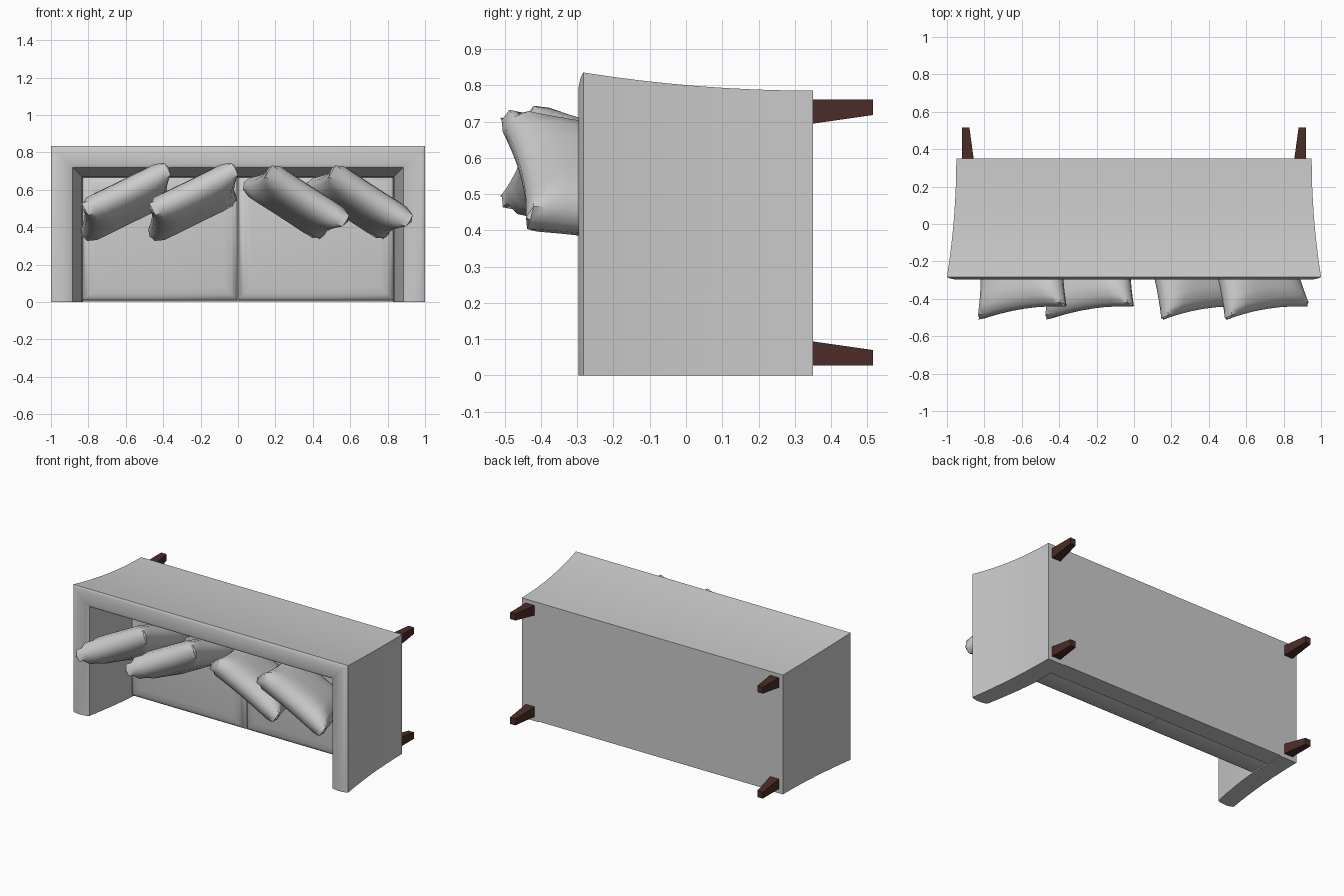
import bpy, bmesh, math
from mathutils import Vector, Matrix

if "Cube" in bpy.data.objects:
    bpy.data.objects.remove(bpy.data.objects["Cube"])


def make(name, bm, smooth=None, mat=None):
    bmesh.ops.recalc_face_normals(bm, faces=bm.faces)
    me = bpy.data.meshes.new(name)
    bm.to_mesh(me)
    bm.free()
    ob = bpy.data.objects.new(name, me)
    bpy.context.collection.objects.link(ob)
    if mat:
        me.materials.append(mat)
    if smooth:
        bpy.ops.object.select_all(action='DESELECT')
        ob.select_set(True)
        bpy.context.view_layer.objects.active = ob
        bpy.ops.object.shade_smooth_by_angle(angle=math.radians(smooth))
    return ob


def loft(name, rings, closed=True, smooth=None, mat=None):
    """Skin equal-sized closed rings of points and cap both ends."""
    bm = bmesh.new()
    vs = [[bm.verts.new(p) for p in r] for r in rings]
    n = len(rings[0])
    for a, b in zip(vs, vs[1:]):
        for i in range(n):
            j = (i + 1) % n
            bm.faces.new((a[i], a[j], b[j], b[i]))
    bm.faces.new(vs[0])
    bm.faces.new(vs[-1])
    return make(name, bm, smooth, mat)


def rect(x0, x1, z0, z1, y):
    return [(x0, y, z0), (x1, y, z0), (x1, y, z1), (x0, y, z1)]


# Arms and back: one flared profile swept around a U with mitred corners
prof = [(0.05 * (k / 8) ** 2, 0.35 - 0.633 * k / 8) for k in range(9)]
prof += [(0.035, -0.291), (0.01, -0.296), (-0.02, -0.296), (-0.05, -0.291), (-0.066, -0.283)]
prof += [(-0.085, -0.18), (-0.102, -0.07), (-0.115, 0.03), (-0.12, 0.1), (-0.12, 0.35)]
sections = [
    [(-0.95 - o, y, 0) for o, y in prof],
    [(-0.95 - o, y, 0.785 + o) for o, y in prof],
    [(0.95 + o, y, 0.785 + o) for o, y in prof],
    [(0.95 + o, y, 0) for o, y in prof],
]
loft("arms_and_back", sections, smooth=30)

# Base under the seat
loft("seat_base", [rect(-0.84, 0.84, 0.004, 0.68, y) for y in (0.35, 0.225)])

# Two seat cushions with softened tops
steps = [(0.006, 0.228), (0, 0.215), (0, 0.09), (0.012, 0.072), (0.035, 0.062), (0.07, 0.056)]
for side, x0, x1 in (("left", -0.832, -0.002), ("right", 0.002, 0.832)):
    loft("seat_cushion_" + side,
         [rect(x0 + d, x1 - d, 0.008 + d, 0.672 - d, y) for d, y in steps], smooth=35)


# Throw pillows: plump squares with pinched-in sides
def pillow(name, cx, cz, turn, half=0.262, thick=0.088, n=10):
    bm = bmesh.new()
    grid = [math.sin(math.pi / 2 * (2 * i / n - 1)) for i in range(n + 1)]
    for sgn in (1, -1):
        rows = []
        for u in grid:
            row = []
            for v in grid:
                s = max(abs(u), abs(v))
                h = thick * math.sqrt(max(0, 1 - s ** 4))
                row.append(bm.verts.new((half * u * (1 - 0.09 * (1 - v * v)),
                                         half * v * (1 - 0.09 * (1 - u * u)), sgn * h)))
            rows.append(row)
        for i in range(n):
            for j in range(n):
                bm.faces.new((rows[i][j], rows[i + 1][j], rows[i + 1][j + 1], rows[i][j + 1]))
    bmesh.ops.remove_doubles(bm, verts=bm.verts, dist=1e-5)
    t, lean, roll = math.radians(turn), math.radians(14), math.radians(8)
    a, nrm, up = Vector((math.cos(t), 0, math.sin(t))), Vector((-math.sin(t), 0, math.cos(t))), Vector((0, -1, 0))
    up2 = up * math.cos(lean) + nrm * math.sin(lean)
    a3 = a * math.cos(roll) - up2 * math.sin(roll)
    up3 = up2 * math.cos(roll) + a * math.sin(roll)
    m = Matrix((a3, up3, a3.cross(up3))).transposed().to_4x4()
    m.translation = (cx, -0.225, cz)
    bm.transform(m)
    make(name, bm, smooth=40)


for i, (cx, cz, turn) in enumerate([(-0.6, 0.535, 28), (-0.24, 0.535, 28),
                                    (0.31, 0.535, -31), (0.65, 0.535, -31)]):
    pillow("throw_pillow_%d" % (i + 1), cx, cz, turn)

# Tapered wooden legs, straight on their outer sides
wood = bpy.data.materials.new("dark_wood")
wood.diffuse_color = (0.07, 0.025, 0.02, 1)
wood.use_nodes = True
wood.node_tree.nodes["Principled BSDF"].inputs["Base Color"].default_value = wood.diffuse_color
for sx, sname in ((-1, "left"), (1, "right")):
    for zo, d, zname in ((0.028, 1, "front"), (0.76, -1, "rear")):
        loft("leg_%s_%s" % (zname, sname),
             [rect(sx * 0.92, sx * (0.92 - w), zo, zo + d * h, y)
              for w, h, y in ((0.063, 0.066, 0.348), (0.04, 0.042, 0.516))], mat=wood)
